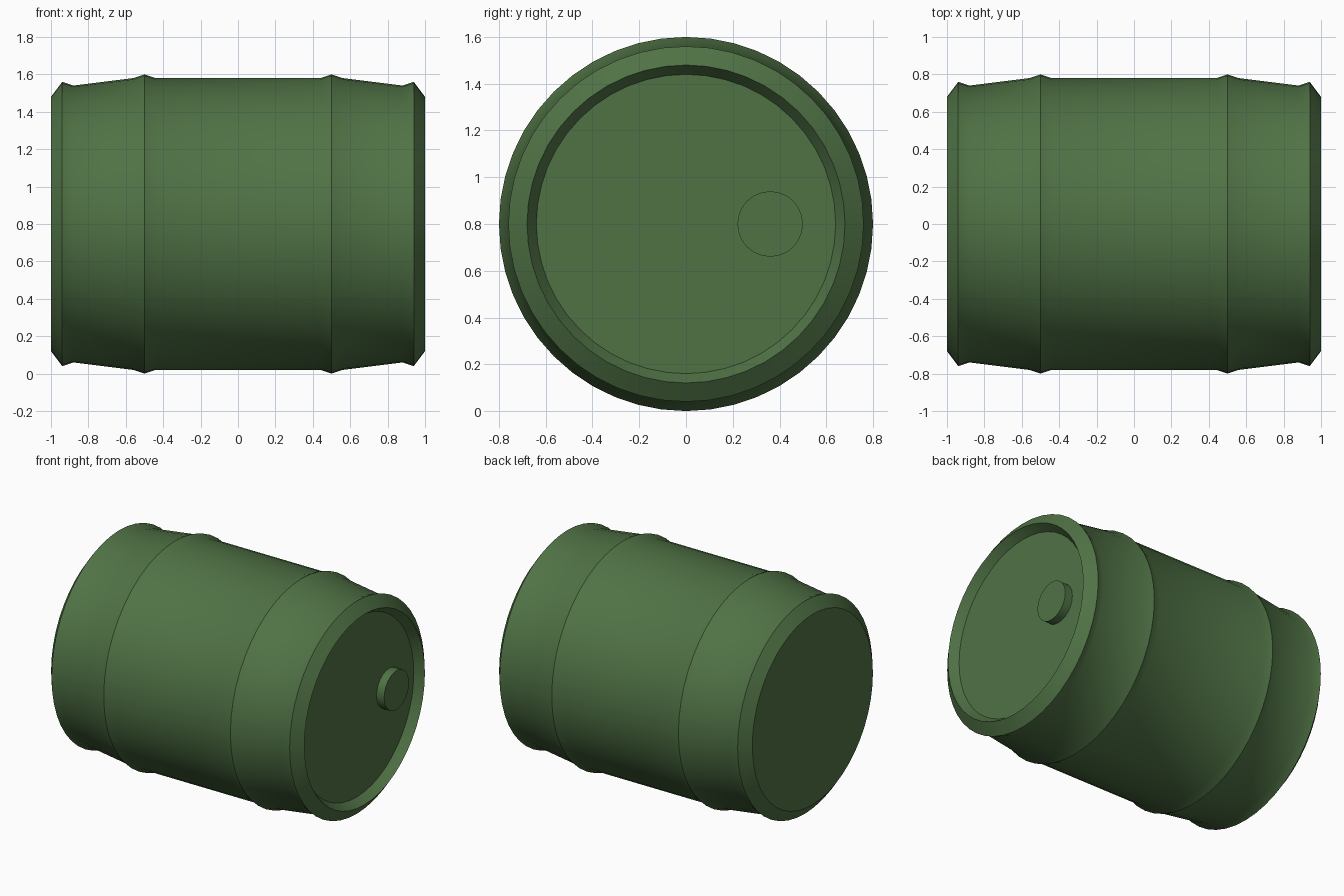
import bpy, bmesh, math

if "Cube" in bpy.data.objects:
    bpy.data.objects.remove(bpy.data.objects["Cube"])

SIDES = 48
AXIS_Z = 0.8

green = bpy.data.materials.new("green_paint")
green.diffuse_color = (0.08, 0.17, 0.06, 1)
green.use_nodes = True
green.node_tree.nodes["Principled BSDF"].inputs["Base Color"].default_value = green.diffuse_color


def lathe_x(name, profile, sides, y=0.0):
    """Revolve (x, radius) points around the x direction and cap both ends."""
    bm = bmesh.new()
    rings = []
    for x, r in profile:
        angles = [2 * math.pi * i / sides for i in range(sides)]
        rings.append([bm.verts.new((x, r * math.cos(a), r * math.sin(a))) for a in angles])
    for a, b in zip(rings, rings[1:]):
        for i in range(sides):
            j = (i + 1) % sides
            bm.faces.new((a[i], a[j], b[j], b[i]))
    bm.faces.new(rings[0])
    bm.faces.new(rings[-1])
    bmesh.ops.recalc_face_normals(bm, faces=bm.faces)
    mesh = bpy.data.meshes.new(name)
    bm.to_mesh(mesh)
    bm.free()
    obj = bpy.data.objects.new(name, mesh)
    obj.location = (0, y, AXIS_Z)
    mesh.materials.append(green)
    bpy.context.collection.objects.link(obj)
    bpy.ops.object.select_all(action='DESELECT')
    obj.select_set(True)
    bpy.context.view_layer.objects.active = obj
    bpy.ops.object.shade_smooth_by_angle(angle=math.radians(30))
    return obj


# Barrel body: symmetrical ribs and end lips, plus the recessed lid on the right
half = [(0.44, 0.78), (0.5, 0.8), (0.56, 0.78), (0.88, 0.74), (0.94, 0.76), (1.0, 0.68)]
lid = [(0.94, 0.64)]
lathe_x("barrel_body", [(-x, r) for x, r in reversed(half)] + half + lid, SIDES)

# Filler cap standing in the lid recess
lathe_x("filler_cap", [(0.93, 0.14), (1.0, 0.14)], 24, y=0.36)
